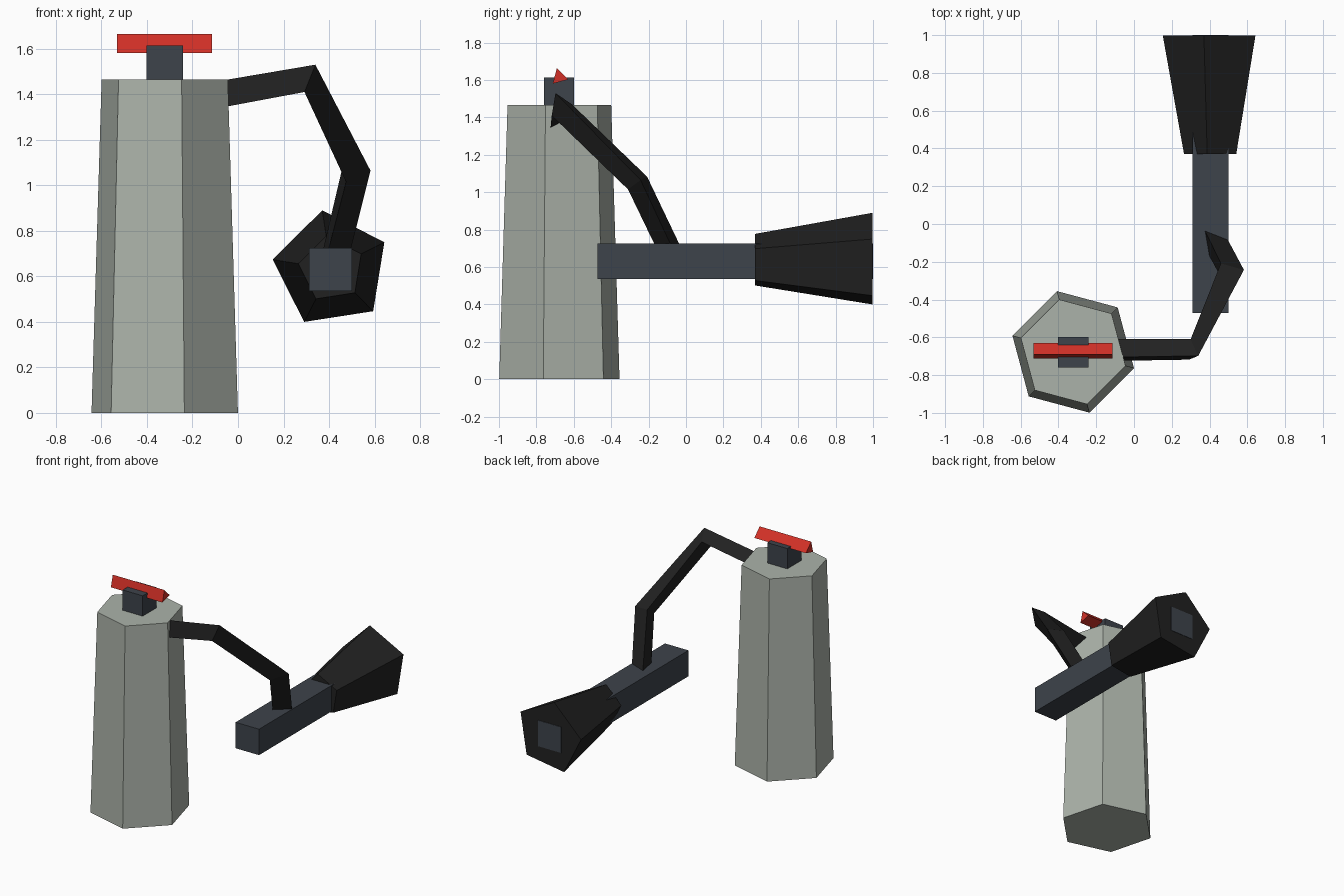
import bpy, bmesh
from math import cos, sin, radians, tau
from mathutils import Vector

cube = bpy.data.objects.get("Cube")
if cube:
    bpy.data.objects.remove(cube, do_unlink=True)


def material(name, r, g, b):
    m = bpy.data.materials.new(name)
    m.use_nodes = True
    m.diffuse_color = (r, g, b, 1)
    m.node_tree.nodes["Principled BSDF"].inputs["Base Color"].default_value = (r, g, b, 1)
    return m


grey = material("pale grey metal", 0.41, 0.45, 0.40)
slate = material("slate metal", 0.047, 0.056, 0.07)
black = material("black rubber", 0.015, 0.015, 0.015)
red = material("red paint", 0.65, 0.03, 0.02)


def ring(sides, radius, start, axis, centre):
    """Regular polygon across the given axis; angles run in the other two axes."""
    points = []
    for i in range(sides):
        a = radians(start) + tau * i / sides
        u, v = radius * cos(a), radius * sin(a)
        offset = {"x": (0, u, v), "y": (u, 0, v), "z": (u, v, 0)}[axis]
        points.append(Vector(centre) + Vector(offset))
    return points


def loft(name, rings, mat):
    """Closed solid with flat faces through successive rings."""
    bm = bmesh.new()
    loops = [[bm.verts.new(p) for p in r] for r in rings]
    n = len(loops[0])
    for a, b in zip(loops, loops[1:]):
        for i in range(n):
            j = (i + 1) % n
            bm.faces.new((a[i], a[j], b[j], b[i]))
    bm.faces.new(loops[0])
    bm.faces.new(loops[-1])
    bmesh.ops.recalc_face_normals(bm, faces=bm.faces)
    mesh = bpy.data.meshes.new(name)
    bm.to_mesh(mesh)
    bm.free()
    mesh.materials.append(mat)
    obj = bpy.data.objects.new(name, mesh)
    bpy.context.collection.objects.link(obj)
    return obj


def box(name, low, high, mat):
    (x0, y0, z0), (x1, y1, z1) = low, high
    rings = [[(x0, y0, z), (x1, y0, z), (x1, y1, z), (x0, y1, z)] for z in (z0, z1)]
    return loft(name, rings, mat)


# Tapered six-sided tank
TX, TY = -0.322, -0.677
loft("tank", [ring(6, 0.333, -15, "z", (TX, TY, 0)),
              ring(6, 0.287, -15, "z", (TX, TY, 1.465))], grey)

# Valve block and three-sided lever on top
box("valve", (-0.403, -0.76, 1.44), (-0.241, -0.598, 1.614), slate)
loft("lever", [ring(3, 0.05, 105, "x", (x, -0.677, 1.616)) for x in (-0.532, -0.114)], red)

# Three-sided hose bending from the tank down to the pipe
loft("hose", [
    [(-0.12, -0.705, 1.452), (-0.12, -0.725, 1.333), (-0.12, -0.61, 1.40)],
    [(0.34, -0.698, 1.53), (0.292, -0.718, 1.41), (0.30, -0.61, 1.47)],
    [(0.582, -0.243, 1.065), (0.475, -0.31, 1.015), (0.46, -0.208, 1.083)],
    [(0.491, -0.073, 0.70), (0.393, -0.158, 0.70), (0.37, -0.025, 0.70)],
], black)

# Square pipe running through the flared five-sided nozzle
box("pipe", (0.311, -0.472, 0.535), (0.501, 1.001, 0.725), slate)
loft("nozzle", [ring(5, r, 98.8, "y", (0.41, y, 0.632))
                for r, y in ((0.147, 0.37), (0.261, 0.998))], black)
